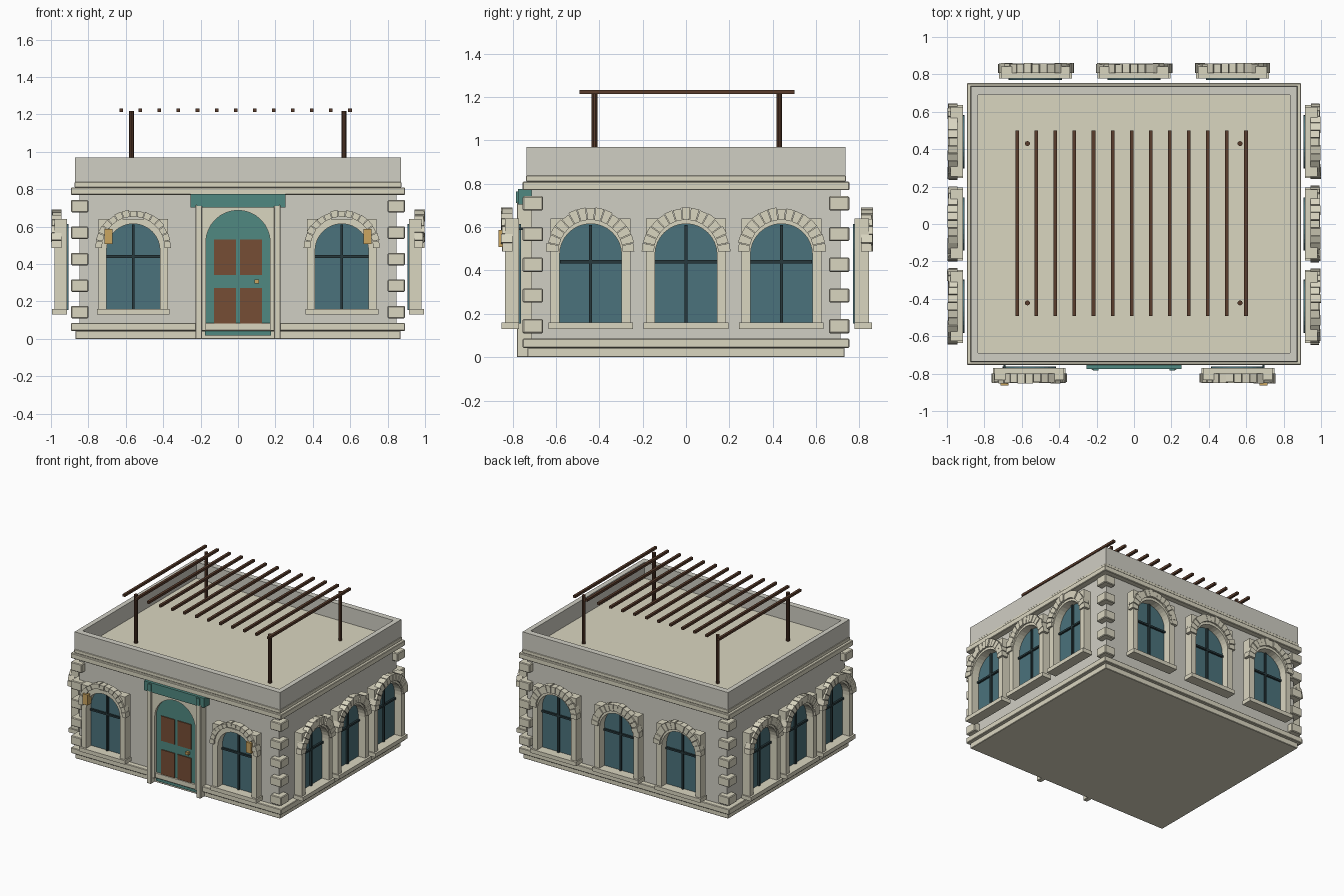
import bpy, bmesh, math, random
from mathutils import Matrix, Vector

if "Cube" in bpy.data.objects:
    bpy.data.objects.remove(bpy.data.objects["Cube"])

random.seed(4)


def material(name, rgb):
    m = bpy.data.materials.new(name)
    m.diffuse_color = (*rgb, 1)
    m.use_nodes = True
    m.node_tree.nodes["Principled BSDF"].inputs["Base Color"].default_value = m.diffuse_color
    return m


STONE = material("stone", (0.70, 0.67, 0.53))
WALL = material("plaster", (0.63, 0.62, 0.55))
GLASS = material("glass", (0.07, 0.17, 0.20))
DARK = material("dark_metal", (0.02, 0.04, 0.045))
TEAL = material("teal_paint", (0.08, 0.25, 0.22))
WOOD = material("wood", (0.10, 0.045, 0.025))
PANEL = material("door_wood", (0.18, 0.075, 0.035))
BRASS = material("brass", (0.60, 0.38, 0.12))


def finish(bm, name, mat, matrix=None, bevel=0):
    bmesh.ops.recalc_face_normals(bm, faces=bm.faces[:])
    me = bpy.data.meshes.new(name)
    bm.to_mesh(me)
    bm.free()
    me.materials.append(mat)
    ob = bpy.data.objects.new(name, me)
    bpy.context.collection.objects.link(ob)
    if matrix:
        ob.matrix_world = matrix
    if bevel:
        b = ob.modifiers.new("bevel", 'BEVEL')
        b.width, b.segments = bevel, 1
    return ob


def add_box(bm, x0, x1, y0, y1, z0, z1):
    m = Matrix.Translation(((x0 + x1) / 2, (y0 + y1) / 2, (z0 + z1) / 2)) @ \
        Matrix.Diagonal((x1 - x0, y1 - y0, z1 - z0, 1))
    bmesh.ops.create_cube(bm, size=1, matrix=m)


def boxes(name, mat, dims, matrix=None, bevel=0):
    bm = bmesh.new()
    for d in dims:
        add_box(bm, *d)
    return finish(bm, name, mat, matrix, bevel)


def add_prism(bm, pts, d0, d1):
    """Outline in (u, z) extruded outwards from depth d0 to d1 (towards -y)."""
    a = [bm.verts.new((u, -d0, z)) for u, z in pts]
    b = [bm.verts.new((u, -d1, z)) for u, z in pts]
    bm.faces.new(a)
    bm.faces.new(b[::-1])
    for i in range(len(pts)):
        j = (i + 1) % len(pts)
        bm.faces.new((a[i], a[j], b[j], b[i]))


def prism(name, mat, pts, d0, d1, matrix=None):
    bm = bmesh.new()
    add_prism(bm, pts, d0, d1)
    return finish(bm, name, mat, matrix)


def arch(half, zc, zb, n=16):
    """Arched outline from bottom left over the top to bottom right."""
    top = [(-half * math.cos(math.pi * i / n), zc + half * math.sin(math.pi * i / n))
           for i in range(n + 1)]
    return [(-half, zb)] + top + [(half, zb)]


def surround(half, zt, inner):
    zb = inner[0][1]
    return [(half, zb), (half, zt), (-half, zt), (-half, zb)] + inner


# plinth, walls, cornice and roof
boxes("walls", WALL, [(-.848, .848, -.712, .712, 0.02, .80)])
boxes("plinth_lower", STONE, [(-.87, .87, -.732, .732, 0, .042)], bevel=.003)
boxes("plinth_upper", STONE, [(-.893, .893, -.753, .753, .042, .085)], bevel=.004)
boxes("cornice_lower", STONE, [(-.893, .893, -.753, .753, .77, .81)], bevel=.004)
boxes("cornice_upper", STONE, [(-.875, .875, -.738, .738, .81, .838)], bevel=.003)
boxes("parapet", WALL, [
    (-.872, .872, -.735, -.69, .835, .97), (-.872, .872, .69, .735, .835, .97),
    (-.872, -.835, -.69, .69, .835, .97), (.835, .872, -.69, .69, .835, .97)])
boxes("roof_deck", STONE, [(-.84, .84, -.70, .70, .83, .846)])

# corner quoins
for sx in (-1, 1):
    for sy in (-1, 1):
        dims = []
        for i in range(5):
            z = .143 + .1415 * i
            xs = sorted((sx * .80, sx * .893))
            ys = sorted((sy * .66, sy * .753))
            dims.append((*xs, *ys, z - .033, z + .033))
        boxes("corner_quoins", STONE, dims, bevel=.005)


# arched windows standing proud of the walls
def window(angle, u, d, inner_r):
    m = Matrix.Rotation(angle, 4, 'Z') @ Matrix.Translation((u, 0, 0))
    hole = arch(.143, .472, .155)
    prism("window_frame", STONE, surround(.185, .64, hole), d, d + .065, m)
    prism("window_glass", GLASS, hole, d - .008, d + .006, m)
    boxes("window_sill", STONE, [(-.195, .195, -d - .08, -d, .13, .16)], m)
    boxes("window_bars", DARK, [
        (-.007, .007, -d - .02, -d, .16, .61),
        (-.142, .142, -d - .02, -d, .433, .447)], m)
    bm = bmesh.new()
    n = 15
    for i in range(n):
        a0, a1 = math.pi * (i + .04) / n, math.pi * (i + .96) / n
        ro = .203 + random.uniform(-.004, .004)
        pts = [(r * math.cos(a), .485 + r * math.sin(a))
               for r, a in ((inner_r, a0), (ro, a0), (ro, a1), (inner_r, a1))]
        add_prism(bm, pts, d + .03, d + .081 + random.uniform(-.006, .003))
    finish(bm, "window_arch_stones", STONE, m)


for u in (-.56, .555):
    window(0, u, .77, .168)
for u in (-.527, 0, .527):
    window(math.pi, u, .778, .15)
for u in (-.44, 0, .44):
    window(math.pi / 2, u, .915, .148)
    window(-math.pi / 2, u, .915, .148)

# entrance: pillars, arched surround, door and sign board
boxes("door_pillars", STONE, [(s * .21 - .018, s * .21 + .018, -.78, -.70, 0, .715)
                              for s in (-1, 1)], bevel=.003)
prism("door_surround", STONE, surround(.192, .71, arch(.172, .515, .045)), .70, .765)
prism("door", TEAL, arch(.176, .515, .018), .70, .744)
boxes("door_panels", PANEL, [(s * .07 - .058, s * .07 + .058, -.751, -.74, z0, z1)
                             for s in (-1, 1) for z0, z1 in ((.083, .272), (.34, .53))])
boxes("door_handle", BRASS, [(.088, .113, -.765, -.74, .297, .317)])
boxes("sign_board", TEAL, [(-.255, .255, -.775, -.71, .703, .775)])
boxes("sign_brackets", TEAL, [(s * .205 - .015, s * .205 + .015, -.783, -.77, .71, .765)
                              for s in (-1, 1)])

# wall lanterns
for s in (-1, 1):
    x = s * .693
    boxes("lantern", BRASS, [(x - .022, x + .022, -.864, -.82, .507, .587)])
    boxes("lantern_arm", DARK, [(x - .005, x + .005, -.84, -.71, .587, .597)])

# rooftop pergola
bm = bmesh.new()
for x in (-.57, .567):
    for y in (-.422, .43):
        bmesh.ops.create_cone(bm, cap_ends=True, segments=10, radius1=.0135, radius2=.0135,
                              depth=.375, matrix=Matrix.Translation((x, y, 1.03)))
finish(bm, "pergola_posts", WOOD)
boxes("pergola_slats", WOOD, [(-.624 + .1019 * i - .0095, -.624 + .1019 * i + .0095,
                               -.492, .50, 1.213, 1.231) for i in range(13)])
